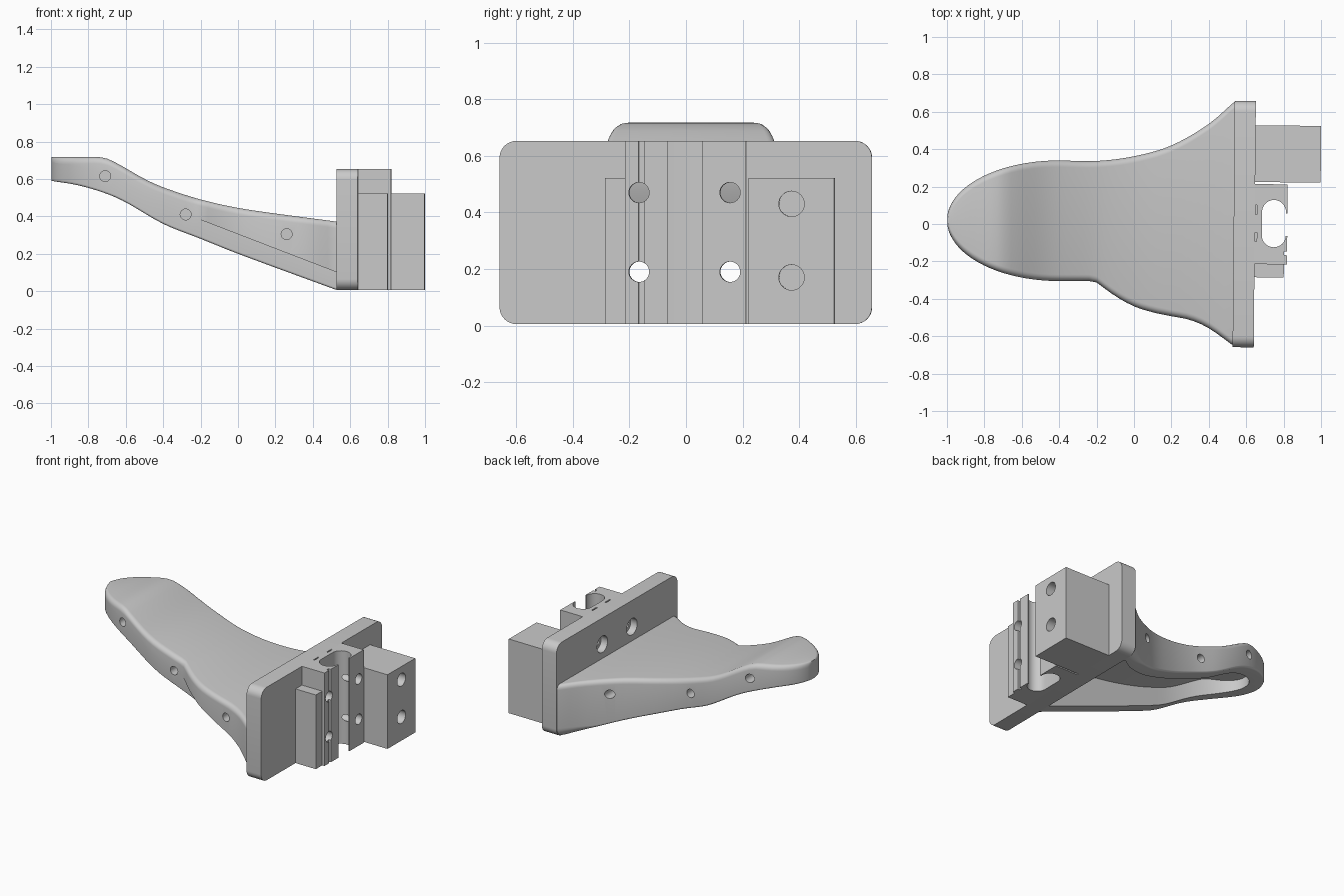
import bpy, bmesh
from math import sin, cos, pi, sqrt, radians
from mathutils import Matrix

if "Cube" in bpy.data.objects:
    bpy.data.objects.remove(bpy.data.objects["Cube"])

grey = bpy.data.materials.new("plain grey")
grey.use_nodes = True
grey.diffuse_color = (0.59, 0.59, 0.59, 1)
grey.node_tree.nodes["Principled BSDF"].inputs["Base Color"].default_value = grey.diffuse_color


def make_object(name, bm):
    bmesh.ops.remove_doubles(bm, verts=bm.verts, dist=0.0001)
    bmesh.ops.recalc_face_normals(bm, faces=bm.faces)
    mesh = bpy.data.meshes.new(name)
    bm.to_mesh(mesh)
    bm.free()
    mesh.materials.append(grey)
    obj = bpy.data.objects.new(name, mesh)
    bpy.context.collection.objects.link(obj)
    return obj


def loft(name, rings):
    """Skin a list of equal-length point rings and cap both ends."""
    bm = bmesh.new()
    loops = [[bm.verts.new(p) for p in ring] for ring in rings]
    for a, b in zip(loops, loops[1:]):
        for i in range(len(a)):
            j = (i + 1) % len(a)
            bm.faces.new((a[i], a[j], b[j], b[i]))
    bm.faces.new(loops[0])
    bm.faces.new(loops[-1])
    return make_object(name, bm)


def box(name, x, y, z):
    corners = [(x[0], y[0]), (x[1], y[0]), (x[1], y[1]), (x[0], y[1])]
    return loft(name, [[(px, py, h) for px, py in corners] for h in z])


def cylinder(axis, start, radius, length):
    """Round cutter along x or y from a start point."""
    rings = []
    for d in (0, length):
        ring = []
        for i in range(32):
            u, v = radius * cos(i * pi / 16), radius * sin(i * pi / 16)
            offset = (d, u, v) if axis == "x" else (u, d, v)
            ring.append([s + o for s, o in zip(start, offset)])
        rings.append(ring)
    return loft("cutter", rings)


def cut(obj, cutters):
    for cutter in cutters:
        mod = obj.modifiers.new("cut", "BOOLEAN")
        mod.operation, mod.solver, mod.object = "DIFFERENCE", "EXACT", cutter
    bpy.context.view_layer.update()
    depsgraph = bpy.context.evaluated_depsgraph_get()
    mesh = bpy.data.meshes.new_from_object(obj.evaluated_get(depsgraph))
    obj.modifiers.clear()
    obj.data = mesh
    for cutter in cutters:
        bpy.data.objects.remove(cutter)


def curve(points):
    """Smooth function through a few (x, value) points, constant past the ends."""
    def slope(i):
        a, b = points[max(i - 1, 0)], points[min(i + 1, len(points) - 1)]
        return (b[1] - a[1]) / (b[0] - a[0])

    def value(x):
        x = min(max(x, points[0][0]), points[-1][0])
        i = max(k for k in range(len(points) - 1) if points[k][0] <= x)
        (xa, ya), (xb, yb) = points[i], points[i + 1]
        w = xb - xa
        t = (x - xa) / w
        return ((1 + 2 * t) * (1 - t) ** 2 * ya + t * (1 - t) ** 2 * w * slope(i)
                + t * t * (3 - 2 * t) * yb + t * t * (t - 1) * w * slope(i + 1))
    return value


# Arm: side profile and plan outline
top = curve([(-1, .716), (-.85, .716), (-.72, .714), (-.65, .685), (-.5, .6), (-.4, .555),
             (-.2, .49), (0, .445), (.2, .415), (.54, .37)])
bottom = curve([(-1, .59), (-.85, .565), (-.7, .52), (-.6, .475), (-.4, .36),
                (-.2, .28), (0, .2), (.53, .005)])
back_edge = curve([(-.4, .34), (-.2, .337), (0, .362), (.2, .42), (.4, .535), (.54, .657)])
wing_edge = curve([(-.21, -.305), (-.1, -.385), (0, -.44), (.1, -.472), (.2, -.493),
                   (.3, -.513), (.4, -.557), (.53, -.65)])


def outline(x, inset):
    """Front and back y of the arm body, with a half-ellipse nose."""
    if x < -.4:
        k = sqrt(max(0, 1 - ((x + .4) / (.6 - inset)) ** 2))
        return .02 - (.325 - inset) * k, .02 + (.32 - inset) * k
    return -.305 + inset, back_edge(x) - inset


def stations(inset, end):
    nose = [-.4 - (.6 - inset) * cos(.1 + i * (pi / 2 - .1) / 20) for i in range(20)]
    return nose + [-.4 + i * .04 for i in range(24)] + [end]


def arm_ring(x):
    front, back = outline(x, 0)
    low, high = bottom(x), top(x)
    wing = wing_edge(x) if x > -.21 else front
    ledge = .385 - .385 * (x + .21) if x > -.21 else low + .1
    r = min(.035, (back - wing) * .45)
    # Lower edges: small round, growing at the back towards the plate corner
    f = min(.012, (back - front) * .2)
    c = max(f, .065 * min(1, (x - .3) / .23))
    arc = [i * pi / 12 for i in range(7)]
    ring = [(front + f - f * sin(a), low + f - f * cos(a)) for a in arc]
    ring += [(front, ledge), (wing, ledge)]
    ring += [(wing + r - r * cos(a), high - r + r * sin(a)) for a in arc]
    ring += [(back - r + r * sin(a), high - r + r * cos(a)) for a in arc]
    ring += [(back - c + c * cos(a), low + c - c * sin(a)) for a in arc]
    return [(x, y, z) for y, z in ring]


def recess_ring(x):
    front, back = outline(x, .1)
    low, high = bottom(x) - .1, top(x) - .07
    return [(x, front, low), (x, front, high), (x, back, high), (x, back, low)]


arm = loft("arm", [arm_ring(x) for x in stations(0, .543)])
cutters = [loft("cutter", [recess_ring(x) for x in stations(.1, .65)])]

# Blind holes along both edges of the arm
for x, z in ((-.71, .615), (-.28, .41), (.26, .305)):
    front, back = outline(x, 0)
    if x > -.2:
        front = wing_edge(x)
    cutters.append(cylinder("y", (x, front - .05, z), .029, .12))
    cutters.append(cylinder("y", (x + .01, back - .07, z), .029, .14))
cut(arm, cutters)

# Mounting plate with rounded corners
plate_ring = []
for cy, cz, turn in ((.597, .593, 0), (-.6, .593, 1), (-.6, .065, 2), (.597, .065, 3)):
    for i in range(9):
        a = (turn + i / 8) * pi / 2
        plate_ring.append((cy + .06 * cos(a), cz + .06 * sin(a)))
plate = loft("mounting_plate", [[(x, y, z) for y, z in plate_ring] for x in (.53, .643)])


def bolt_cutters(start, radius, length):
    return [cylinder("x", (start, y, z), radius, length)
            for y in (-.165, .157) for z in (.19, .47)]


# Bolt holes, widened on the arm side for the bolt heads
cut(plate, bolt_cutters(.4, .036, .5) + bolt_cutters(.4, .057, .18))

# Rail clamp: block with a round-ended channel open to the side
clamp = box("rail_clamp", (.64, .817), (-.215, .213), (.005, .653))
channel = []
for centre, start in ((.065, 0), (-.06, pi)):
    for i in range(17):
        a = start + i * pi / 16
        channel.append((.745 + .064 * cos(a), centre + .064 * sin(a)))
cutters = bolt_cutters(.4, .036, .5)
cutters.append(loft("cutter", [[(x, y, z) for x, y in channel] for z in (-.1, .8)]))
cutters.append(box("cutter", (.76, .9), (-.063, .057), (-.1, .8)))
cutters.append(box("cutter", (.8, .9), (-.166, -.146), (-.1, .8)))
for y in (-.07, .075):
    cutters.append(box("cutter", (.645, .654), (y - .025, y + .025), (.6, .8)))
cut(clamp, cutters)

# Side strip and large block beside the clamp
strip = box("side_strip", (.635, .8), (-.285, -.21), (.005, .522))
block = box("side_block", (.635, .993), (.224, .527), (.005, .522))
cut(block, [cylinder("x", (.85, .376, z), .045, .3) for z in (.17, .43)])

# The mount sits very slightly turned against the arm
turn_mount = Matrix.Translation((.003, .006, 0)) @ Matrix.Rotation(radians(-.5), 4, "Z")
for obj in (plate, clamp, strip, block):
    obj.data.transform(turn_mount)

for obj in (arm, plate, clamp, strip, block):
    bpy.ops.object.select_all(action="DESELECT")
    obj.select_set(True)
    bpy.context.view_layer.objects.active = obj
    bpy.ops.object.shade_smooth_by_angle(angle=radians(30))
